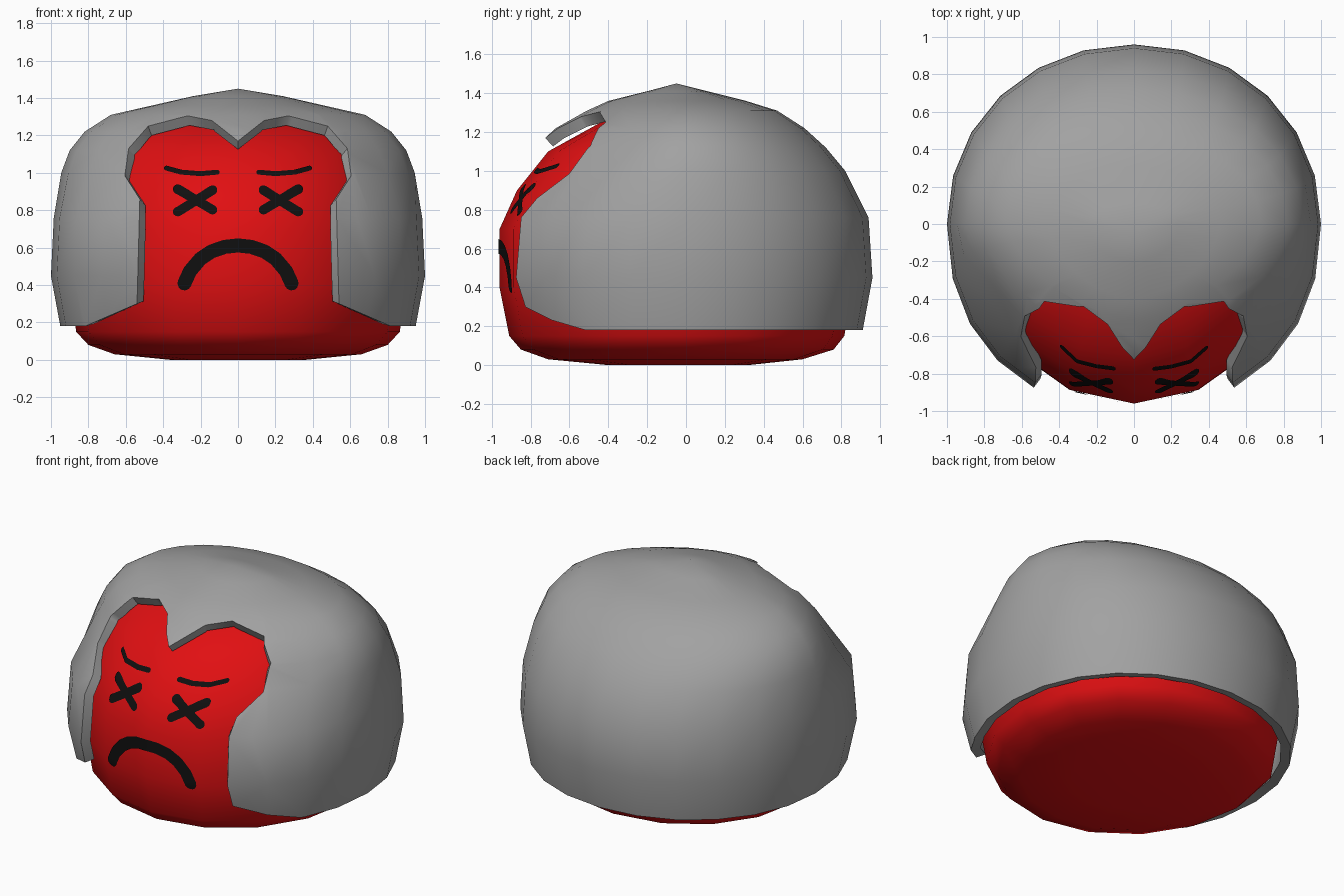
import bpy, bmesh, math
from mathutils import Vector
from mathutils.bvhtree import BVHTree

if "Cube" in bpy.data.objects:
    bpy.data.objects.remove(bpy.data.objects["Cube"])


def material(name, rgb):
    m = bpy.data.materials.new(name)
    m.diffuse_color = (*rgb, 1)
    m.use_nodes = True
    m.node_tree.nodes["Principled BSDF"].inputs["Base Color"].default_value = m.diffuse_color
    return m


RED = material("red", (0.75, 0.005, 0.006))
GREY = material("grey", (0.36, 0.36, 0.36))
BLACK = material("black", (0.005, 0.005, 0.005))


def hull(rows, apex, segs, cap):
    """Loft rings (z, half width, front, back, front roundness) up to an apex."""
    bm = bmesh.new()
    rings = []
    for z, w, front, back, n in rows:
        ring = []
        for i in range(segs):
            a = 2 * math.pi * i / segs
            s, c = math.sin(a), math.cos(a)
            e = 2 / (n if c > 0 else 2.06)
            x = w * math.copysign(abs(s) ** e, s) if abs(s) > 1e-6 else 0
            y = abs(c) ** e * (-front if c > 0 else back) if abs(c) > 1e-6 else 0
            ring.append(bm.verts.new((x, y, z)))
        rings.append(ring)
    top = bm.verts.new(apex)
    for i in range(segs):
        j = (i + 1) % segs
        for lo, hi in zip(rings, rings[1:]):
            bm.faces.new((lo[i], lo[j], hi[j], hi[i]))
        bm.faces.new((rings[-1][i], rings[-1][j], top))
    if cap:
        bm.faces.new(rings[0][::-1])
    bm.normal_update()
    return bm


def finish(bm, name, mat, thickness=0, angle=50):
    me = bpy.data.meshes.new(name)
    bm.to_mesh(me)
    me.materials.append(mat)
    ob = bpy.data.objects.new(name, me)
    bpy.context.collection.objects.link(ob)
    bpy.ops.object.select_all(action='DESELECT')
    ob.select_set(True)
    bpy.context.view_layer.objects.active = ob
    if thickness:
        mod = ob.modifiers.new("shell", 'SOLIDIFY')
        mod.thickness, mod.offset = thickness, -1
        bpy.ops.object.modifier_apply(modifier=mod.name)
    bpy.ops.object.shade_smooth_by_angle(angle=math.radians(angle))
    return ob


# Head
head = hull([(0, .36, .40, .32, 2), (.03, .66, .71, .60, 2), (.08, .80, .85, .76, 2),
             (.15, .865, .91, .815, 2), (.40, .90, .96, .86, 2), (.70, .89, .96, .84, 2),
             (.90, .84, .87, .78, 2), (1.10, .74, .71, .62, 2), (1.26, .58, .42, .42, 2)],
            (0, 0, 1.34), 16, True)
finish(head, "head", RED)
tree = BVHTree.FromBMesh(head)

# Hair shell: outer surface
hair = hull([(.18, .95, .93, .91, 2.2), (.45, 1.0, 1.0, .96, 2.2), (.76, .985, .98, .94, 2.15),
             (1.0, .945, .86, .82, 1.7), (1.12, .90, .78, .72, 1.6), (1.22, .82, .67, .61, 1.6),
             (1.31, .68, .51, .47, 1.6), (1.36, .46, .40, .31, 1.7), (1.41, .24, .20, .11, 2)],
            (0, -.05, 1.45), 24, False)

# Face opening outline in the front view, mirrored
half = [(.14, 1.28), (.27, 1.305), (.48, 1.25), (.585, 1.13), (.605, .985),
        (.525, .86), (.54, .3), (.84, .17), (.84, .1)]
outline = [(0, 1.17)] + half + [(-x, z) for x, z in reversed(half)]


def inside(px, pz):
    hit = False
    for (x1, z1), (x2, z2) in zip(outline, outline[1:] + outline[:1]):
        if (z1 > pz) != (z2 > pz) and px < x1 + (pz - z1) * (x2 - x1) / (z2 - z1):
            hit = not hit
    return hit


for (x1, z1), (x2, z2) in zip(outline, outline[1:] + outline[:1]):
    geom = set()
    for f in hair.faces:
        xs = [v.co.x for v in f.verts]
        zs = [v.co.z for v in f.verts]
        if (f.calc_center_median().y < 0
                and min(xs) <= max(x1, x2) and max(xs) >= min(x1, x2)
                and min(zs) <= max(z1, z2) and max(zs) >= min(z1, z2)):
            geom.update([f], f.edges, f.verts)
    if geom:
        bmesh.ops.bisect_plane(hair, geom=list(geom), dist=1e-4, plane_co=(x1, 0, z1),
                               plane_no=Vector((z2 - z1, 0, x1 - x2)).normalized())
gone = []
for f in hair.faces:
    c = f.calc_center_median()
    if c.y < 0 and inside(c.x, c.z):
        gone.append(f)
bmesh.ops.delete(hair, geom=gone, context='FACES')
hair.normal_update()
finish(hair, "hair", GREY, thickness=0.06)


# Painted strokes laid on the face
def stroke(name, pts, width, steps=12, across=4):
    pts = [Vector(p) for p in pts]
    path = [a.lerp(b, i / steps) for a, b in zip(pts, pts[1:]) for i in range(steps)] + [pts[-1]]
    r = width / 2
    d0, d1 = (pts[1] - pts[0]).normalized(), (pts[-1] - pts[-2]).normalized()
    # rows of (centre, half width), with rounded ends
    arc = [math.radians(a) for a in (85, 60, 30)]
    rows = [(path[0] - d0 * r * math.sin(a), r * math.cos(a)) for a in arc]
    rows += [(p, r) for p in path]
    rows += [(path[-1] + d1 * r * math.sin(a), r * math.cos(a)) for a in reversed(arc)]
    bm = bmesh.new()
    grid = []
    for i, (p, hw) in enumerate(rows):
        t = (rows[min(i + 1, len(rows) - 1)][0] - rows[max(i - 1, 0)][0]).normalized()
        side = Vector((-t.y, t.x))
        line = []
        for k in range(across + 1):
            q = p + side * hw * (2 * k / across - 1)
            loc, nor, _, _ = tree.ray_cast(Vector((q.x, -3, q.y)), Vector((0, 1, 0)))
            line.append(bm.verts.new(loc + nor * 0.006))
        grid.append(line)
    for a, b in zip(grid, grid[1:]):
        for k in range(across):
            bm.faces.new((a[k], b[k], b[k + 1], a[k + 1]))
    bm.normal_update()
    if sum(f.normal.y for f in bm.faces) > 0:
        bmesh.ops.reverse_faces(bm, faces=bm.faces[:])
    finish(bm, name, BLACK)


arch = [(.285, .41), (.255, .475), (.20, .54), (.14, .58), (.07, .604)]
stroke("mouth", [(-x, z) for x, z in arch] + [(0, .612)] + arch[::-1], .075, steps=6)
for s, tag in ((-1, "left"), (1, "right")):
    stroke(f"eye_cross_a_{tag}", [(s * .135, .905), (s * .32, .79)], .05)
    stroke(f"eye_cross_b_{tag}", [(s * .135, .80), (s * .32, .91)], .05)
    stroke(f"brow_{tag}", [(s * .11, 1.0), (s * .2, .992), (s * .3, 1.0), (s * .38, 1.022)], .026)
